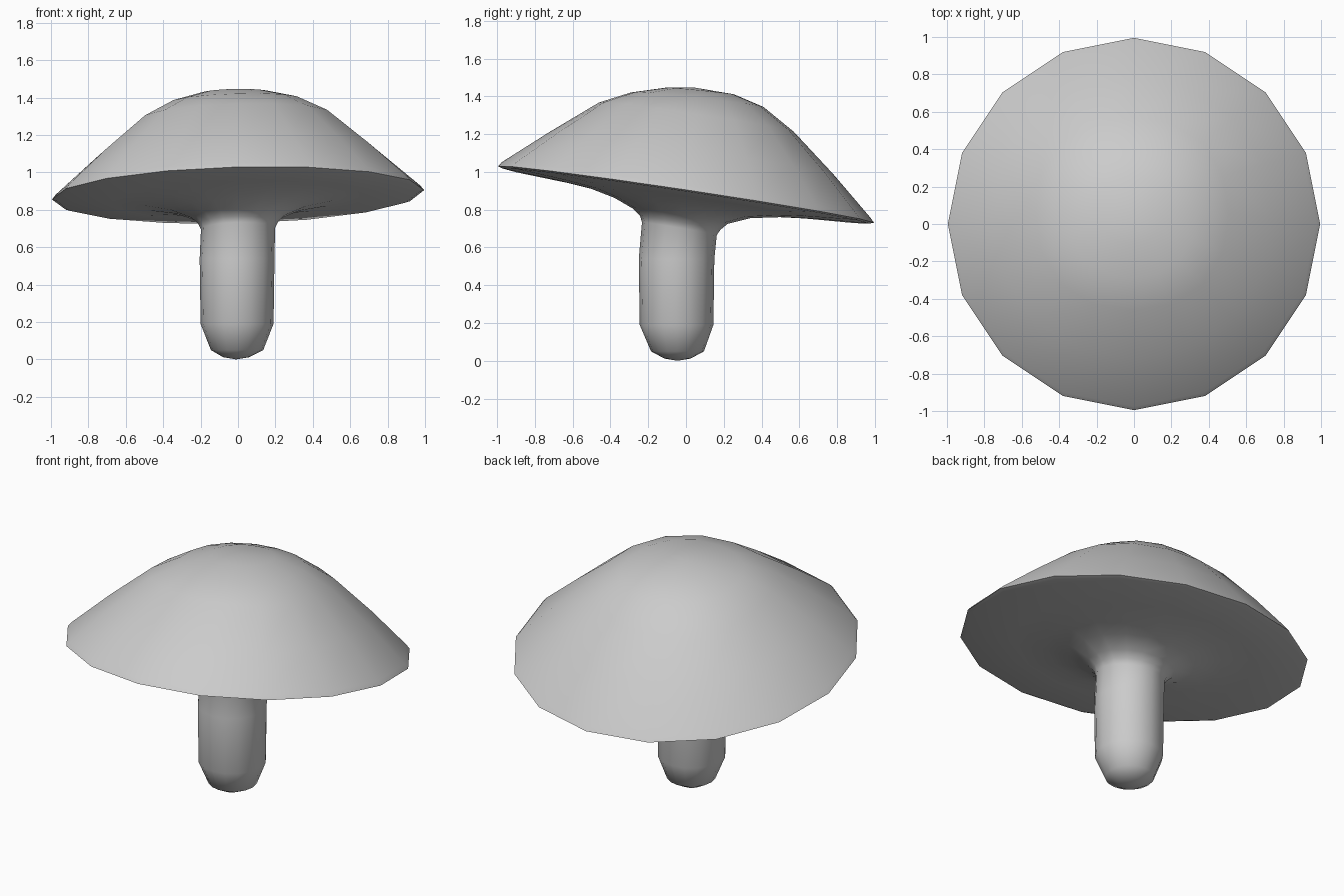
import bpy, bmesh, math

SIDES = 16
# Each ring: radius, centre x, centre y, centre z, slope in x, slope in y, squareness (2 = round)
RINGS = [
    # stem
    (0.07, -0.01, -0.045, 0.012, 0, 0, 2),
    (0.14, -0.005, -0.045, 0.05, 0, 0, 2),
    (0.195, -0.005, -0.05, 0.19, 0, 0, 2),
    (0.20, -0.005, -0.05, 0.54, 0, 0, 2),
    (0.198, 0.0, -0.035, 0.70, 0.02, -0.17, 2),
    # underside of cap
    (0.213, 0.0, -0.03, 0.73, 0.02, -0.17, 2),
    (0.25, 0.0, -0.03, 0.765, 0.025, -0.16, 2),
    (0.36, 0.0, -0.02, 0.809, 0.025, -0.15, 2),
    (0.51, 0.0, 0.0, 0.837, 0.025, -0.15, 2),
    (0.68, 0.0, 0.0, 0.854, 0.025, -0.15, 2),
    (0.97, 0.0, 0.0, 0.872, 0.025, -0.15, 2),
    # rim
    (0.995, 0.0, 0.0, 0.88, 0.025, -0.15, 2),
    (0.975, 0.0, 0.0, 0.905, 0.025, -0.15, 2),
    # dome
    (0.75, -0.005, 0.03, 1.10, 0.025, -0.15, 2.1),
    (0.515, -0.01, 0.055, 1.29, 0.03, -0.15, 2.25),
    (0.35, -0.015, 0.06, 1.382, 0.03, -0.11, 2.2),
    (0.18, -0.015, 0.075, 1.428, 0.02, -0.10, 2),
]


def add_ring(bm, r, cx, cy, cz, sx, sy, p):
    verts = []
    for i in range(SIDES):
        a = 2 * math.pi * i / SIDES
        c, s = math.cos(a), math.sin(a)
        k = r / (abs(c) ** p + abs(s) ** p) ** (1 / p)
        x, y = c * k, s * k
        verts.append(bm.verts.new((cx + x, cy + y, cz + sx * x + sy * y)))
    return verts


# Mushroom skin lofted from foot to crown
bm = bmesh.new()
rings = [add_ring(bm, *ring) for ring in RINGS]
foot = bm.verts.new((-0.01, -0.045, 0.0))
crown = bm.verts.new((-0.01, 0.04, 1.447))
for i in range(SIDES):
    j = (i + 1) % SIDES
    bm.faces.new((foot, rings[0][j], rings[0][i]))
    bm.faces.new((crown, rings[-1][i], rings[-1][j]))
    for low, high in zip(rings, rings[1:]):
        bm.faces.new((low[i], low[j], high[j], high[i]))
bmesh.ops.recalc_face_normals(bm, faces=bm.faces)

mesh = bpy.data.meshes.new("mushroom")
bm.to_mesh(mesh)
bm.free()
mushroom = bpy.data.objects.new("mushroom", mesh)
bpy.context.collection.objects.link(mushroom)

# Smooth shading
bpy.context.view_layer.objects.active = mushroom
mushroom.select_set(True)
bpy.ops.object.shade_smooth_by_angle(angle=math.radians(60))
